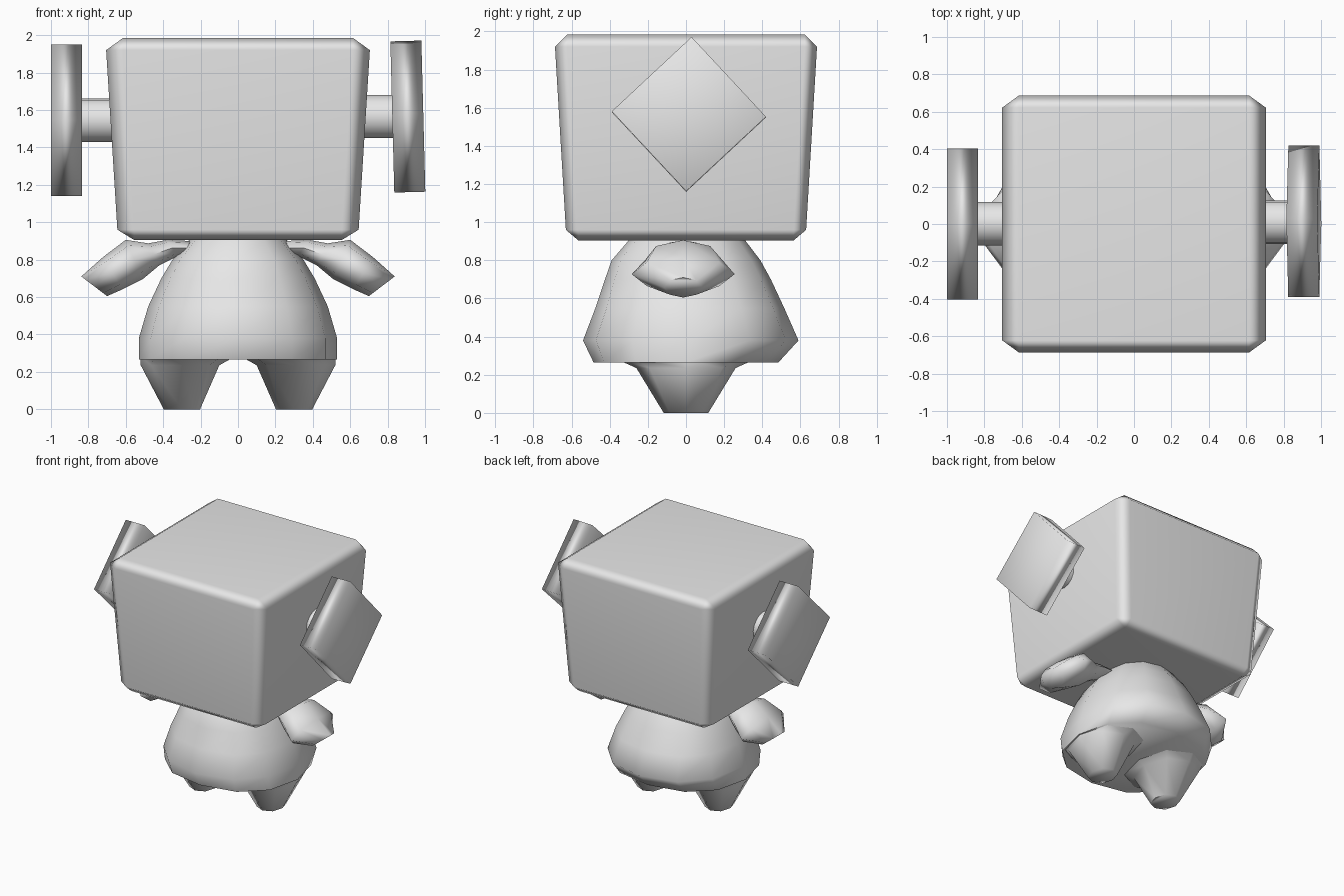
import bpy, bmesh, math
from mathutils import Vector, Matrix

if "Cube" in bpy.data.objects:
    bpy.data.objects.remove(bpy.data.objects["Cube"], do_unlink=True)

grey = bpy.data.materials.new("plain_grey")
grey.use_nodes = True
COLOUR = (0.8, 0.8, 0.8, 1.0)
grey.diffuse_color = COLOUR
grey.node_tree.nodes["Principled BSDF"].inputs["Base Color"].default_value = COLOUR


def finish(name, bm, angle=60, weighted=False):
    """Turn a bmesh into a smooth-shaded object."""
    bmesh.ops.recalc_face_normals(bm, faces=bm.faces)
    mesh = bpy.data.meshes.new(name)
    bm.to_mesh(mesh)
    bm.free()
    mesh.materials.append(grey)
    ob = bpy.data.objects.new(name, mesh)
    bpy.context.collection.objects.link(ob)
    bpy.ops.object.select_all(action='DESELECT')
    ob.select_set(True)
    bpy.context.view_layer.objects.active = ob
    bpy.ops.object.shade_smooth_by_angle(angle=math.radians(angle))
    if weighted:
        mod = ob.modifiers.new("weighted_normals", 'WEIGHTED_NORMAL')
        mod.keep_sharp = True
    return ob


def loft(bm, rings):
    """Skin a list of equal-sized point rings and cap both ends."""
    loops = [[bm.verts.new(p) for p in ring] for ring in rings]
    n = len(loops[0])
    for a, b in zip(loops, loops[1:]):
        for i in range(n):
            j = (i + 1) % n
            bm.faces.new((a[i], a[j], b[j], b[i]))
    bm.faces.new(loops[0])
    bm.faces.new(loops[-1])


def oval(centre, u, v, sides, power=1.0):
    """Ring of points around centre spanned by half-axes u and v."""
    def soft(t):
        return math.copysign(abs(t) ** power, t) if abs(t) > 1e-6 else 0.0
    return [Vector(centre) + Vector(u) * soft(math.cos(a)) + Vector(v) * soft(math.sin(a))
            for a in (2 * math.pi * i / sides for i in range(sides))]


# Head: tapered block with chamfered edges, wider at the top
bm = bmesh.new()
for hx, hy, z, z_cap in ((0.645, 0.63, 0.96, 0.905), (0.705, 0.687, 1.92, 1.985)):
    for sx in (-1, 1):
        for sy in (-1, 1):
            bm.verts.new((sx * hx, sy * (hy - 0.065), z))
            bm.verts.new((sx * (hx - 0.09), sy * hy, z))
            bm.verts.new((sx * (hx - 0.09), sy * (hy - 0.065), z_cap))
bmesh.ops.convex_hull(bm, input=bm.verts)
bmesh.ops.dissolve_limit(bm, angle_limit=0.02, verts=bm.verts, edges=bm.edges)
finish("head", bm, 70, True)

# Body: bell shape, widest near the hem (z, half width, half depth, depth centre)
bm = bmesh.new()
loft(bm, [oval((0, cy, z), (hx, 0, 0), (0, hy, 0), 12, 0.88) for z, hx, hy, cy in (
    (0.265, 0.53, 0.485, 0.0),
    (0.38, 0.53, 0.565, 0.025),
    (0.55, 0.48, 0.495, 0.02),
    (0.70, 0.41, 0.435, 0.01),
    (0.80, 0.35, 0.39, 0.0),
    (0.905, 0.26, 0.305, 0.005),
    (0.94, 0.23, 0.27, 0.0))])
finish("body", bm, 65)

for side, label in ((1, "left"), (-1, "right")):
    # Leg: stubby cone flaring into the underside
    bm = bmesh.new()
    loft(bm, [oval((side * cx, 0, z), (hx, 0, 0), (0, hy, 0), 8, 0.9) for z, cx, hx, hy in (
        (0.28, 0.27, 0.25, 0.36),
        (0.235, 0.31, 0.21, 0.26),
        (0.0, 0.30, 0.097, 0.117))])
    finish(label + "_leg", bm, 65)

    # Arm: narrow shoulder flaring into a mitten, from lower and upper outline points
    bm = bmesh.new()
    rings = []
    for lo, hi, hy in (((0.22, 0.82), (0.26, 0.90), 0.10),
                       ((0.32, 0.82), (0.38, 0.905), 0.10),
                       ((0.42, 0.77), (0.48, 0.887), 0.13),
                       ((0.51, 0.695), (0.60, 0.906), 0.20),
                       ((0.62, 0.64), (0.72, 0.815), 0.27),
                       ((0.70, 0.605), (0.838, 0.71), 0.10)):
        low = Vector((side * lo[0], 0, lo[1]))
        high = Vector((side * hi[0], 0, hi[1]))
        rings.append(oval((low + high) / 2 - Vector((0, 0.015, 0)), (high - low) / 2,
                          (0, hy, 0), 8))
    loft(bm, rings)
    finish(label + "_arm", bm, 65)

    # Ear: square plate standing on one corner, the left one slightly tilted
    tilt = math.radians(1.5) if side > 0 else 0.0
    centre = Vector((0.908, 0.015, 1.565)) if side > 0 else Vector((-0.917, 0.0, 1.545))
    bm = bmesh.new()
    bmesh.ops.create_cube(bm, size=1)
    bm.transform(Matrix.Translation(centre)
                 @ Matrix.Rotation(-tilt, 4, 'Y')
                 @ Matrix.Rotation(math.radians(45 - 2 * (side > 0)), 4, 'X')
                 @ Matrix.Diagonal((0.166, 0.572, 0.572, 1)))
    if tilt:
        # lean the plate outwards at the bottom
        for v in bm.verts:
            v.co.x = centre.x + (0.083 if v.co.x > centre.x else -0.083) \
                - math.tan(tilt) * (v.co.z - centre.z)
    finish(label + "_ear", bm, 180, True)

    # Ear stem: short cylinder joining plate and head
    bm = bmesh.new()
    loft(bm, [oval((side * x, centre.y / 2 + 0.002, centre.z), (0, 0.116, 0),
                   (0, 0, 0.116), 16) for x in (0.60, 0.85)])
    finish(label + "_ear_stem", bm, 40)
